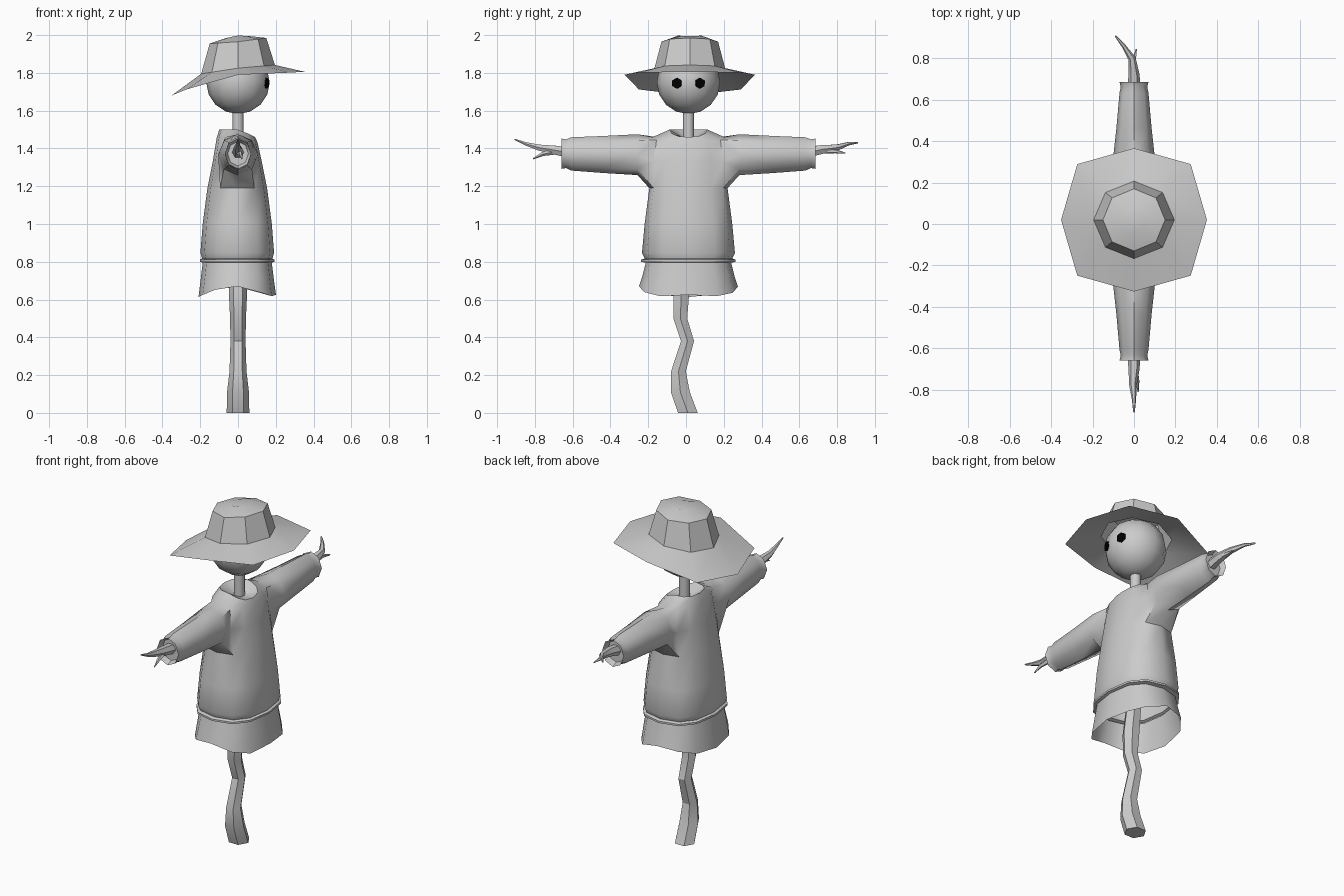
import bpy, bmesh
from math import sin, cos, pi, radians, copysign
from mathutils import Vector, Matrix

if "Cube" in bpy.data.objects:
    bpy.data.objects.remove(bpy.data.objects["Cube"])

MID = 0.013  # the body sits slightly off the y origin


def material(name, value):
    m = bpy.data.materials.new(name)
    m.use_nodes = True
    m.diffuse_color = (value, value, value, 1)
    m.node_tree.nodes["Principled BSDF"].inputs["Base Color"].default_value = m.diffuse_color
    return m


GREY = material("plain grey", 0.6)
BLACK = material("eye black", 0.0)


def finish(name, bm, mat, angle=35, fix_normals=True):
    if fix_normals:
        bmesh.ops.recalc_face_normals(bm, faces=bm.faces)
    mesh = bpy.data.meshes.new(name)
    bm.to_mesh(mesh)
    bm.free()
    mesh.materials.append(mat)
    ob = bpy.data.objects.new(name, mesh)
    bpy.context.collection.objects.link(ob)
    bpy.ops.object.select_all(action='DESELECT')
    ob.select_set(True)
    bpy.context.view_layer.objects.active = ob
    bpy.ops.object.shade_smooth_by_angle(angle=radians(angle))
    return ob


def bridge(bm, a, b, skip=()):
    n = len(a)
    for i in range(n):
        if i not in skip:
            j = (i + 1) % n
            bm.faces.new((a[i], a[j], b[j], b[i]))


def tube(name, points, radii, sides, angle=35, flat_ends=False):
    """Loft a polygon along a path; flat_ends keeps every section level."""
    bm = bmesh.new()
    pts = [Vector(p) for p in points]
    rings = []
    for i, p in enumerate(pts):
        d = pts[min(i + 1, len(pts) - 1)] - pts[max(i - 1, 0)]
        q = Matrix.Identity(3) if flat_ends else d.to_track_quat('Z', 'Y').to_matrix()
        rings.append([bm.verts.new(p + q @ Vector((cos(t), sin(t), 0)) * radii[i])
                      for t in (2 * pi * k / sides for k in range(sides))])
    for a, b in zip(rings, rings[1:]):
        bridge(bm, a, b)
    bm.faces.new(rings[0])
    bm.faces.new(rings[-1])
    return finish(name, bm, GREY, angle)


# Crooked wooden post and neck
tube("post", [(0, 0.01, 0), (0, -0.03, 0.11), (0, -0.04, 0.22), (0, 0.008, 0.38),
              (0, -0.03, 0.5), (0, -0.025, 0.63), (0, MID, 0.9)],
     [0.06, 0.058, 0.045, 0.04, 0.042, 0.048, 0.04], 6, 25, True)
tube("neck", [(0, MID, 1.4), (0, MID, 1.65)], [0.03, 0.03], 8, 50, True)

# Shirt, belt and skirt as one loft with sleeve openings
N = 12
ROWS = [(0.64, 0.205, 0.262), (0.72, 0.192, 0.245), (0.795, 0.183, 0.226),
        (0.8, 0.198, 0.25), (0.811, 0.198, 0.25), (0.817, 0.186, 0.232),
        (0.847, 0.195, 0.246), (1.0, 0.183, 0.232), (1.19, 0.158, 0.207),
        (1.33, 0.13, 0.205), (1.46, 0.108, 0.19), (1.5, 0.095, 0.1)]


def boxy(v):
    return copysign(abs(v) ** 0.8, v)


bm = bmesh.new()
rings = []
for r, (z, rx, ry) in enumerate(ROWS):
    ring = []
    for k in range(N):
        c, s = cos(2 * pi * k / N), sin(2 * pi * k / N)
        h = z
        if r == 0:      # ragged hem
            h += 0.02 - 0.035 * abs(c) + 0.012 * sin(5 * k)
        if r == len(ROWS) - 1:   # collar dips at the chest
            h -= 0.04 * max(c, 0)
        if r == len(ROWS) - 2:
            h -= 0.03 * max(c, 0)
        ring.append(bm.verts.new((boxy(c) * rx - 0.004, boxy(s) * ry + MID, h)))
    rings.append(ring)
for r, (a, b) in enumerate(zip(rings, rings[1:])):
    bridge(bm, a, b, (2, 3, 8, 9) if r in (8, 9) else ())
# Sunken neck opening
inner = [bm.verts.new((0.03 * cos(2 * pi * k / N), MID + 0.03 * sin(2 * pi * k / N), 1.455))
         for k in range(N)]
bridge(bm, rings[-1], inner)

# Sleeves: distance, half width, half height, centre height
SLEEVE = [(0.27, 0.105, 0.108, 1.367), (0.45, 0.085, 0.098, 1.368),
          (0.62, 0.07, 0.088, 1.371), (0.648, 0.064, 0.076, 1.372),
          (0.672, 0.07, 0.08, 1.372), (0.64, 0.055, 0.065, 1.372)]
for side in (1, -1):
    low, mid, top = rings[8:11]
    loop = [ring[side * k % N] for ring, k in
            ((low, 2), (low, 3), (low, 4), (mid, 4), (top, 4), (top, 3), (top, 2), (mid, 2))]
    for d, w, h, z in SLEEVE:
        nxt = []
        for i in range(8):
            t = -pi / 4 * (i + 1)
            nxt.append(bm.verts.new((w * cos(t), MID + side * d, z + h * sin(t))))
        bridge(bm, loop, nxt)
        loop = nxt
    bm.faces.new(loop)
finish("shirt", bm, GREY, 45)

# Twig hands
tube("left_hand", [(0, 0.6, 1.37), (0, 0.72, 1.395), (-0.01, 0.8, 1.405),
                   (-0.05, 0.86, 1.425), (-0.09, 0.908, 1.43)],
     [0.034, 0.027, 0.018, 0.01, 0.004], 6)
tube("left_finger", [(0, 0.72, 1.39), (0.0, 0.79, 1.385), (0.012, 0.845, 1.375)],
     [0.018, 0.011, 0.003], 5)
tube("right_hand", [(0, -0.57, 1.37), (0, -0.7, 1.392), (-0.005, -0.78, 1.405),
                    (0, -0.85, 1.425), (0, -0.908, 1.448)],
     [0.034, 0.027, 0.018, 0.01, 0.004], 6)
tube("right_finger", [(0, -0.69, 1.385), (0.015, -0.76, 1.37), (0.02, -0.81, 1.345)],
     [0.018, 0.011, 0.003], 5)

# Round head
bm = bmesh.new()
bmesh.ops.create_uvsphere(bm, u_segments=12, v_segments=8, radius=0.168)
bmesh.ops.translate(bm, verts=bm.verts, vec=(0, MID, 1.75))
finish("head", bm, GREY, 60)

# Eyes as thin hexagonal plates
for side, name in ((1, "left_eye"), (-1, "right_eye")):
    bm = bmesh.new()
    bmesh.ops.create_cone(bm, cap_ends=True, segments=6, radius1=0.029, radius2=0.029, depth=0.009)
    n = Vector((0.155, side * 0.063, -0.005)).normalized()
    turn = n.to_track_quat('Z', 'Y').to_matrix().to_4x4()
    bm.transform(Matrix.Translation(Vector((0, MID, 1.75)) + n * 0.163) @ turn)
    finish(name, bm, BLACK)

# Hat: brim, crown and top lofted from octagons, tilted down at the back
HAT = [  # half width x, half width y, height at back, side and front
    (0.352, 0.346, 1.68, 1.79, 1.806), (0.195, 0.187, 1.795, 1.825, 1.842),
    (0.15, 0.15, 1.955, 1.965, 1.985), (0.06, 0.06, 1.985, 1.998, 1.995)]
bm = bmesh.new()
rings = []
for rx, ry, back, mid, front in HAT:
    ring = []
    for k in range(8):
        c, s = cos(pi * k / 4), sin(pi * k / 4)
        z = mid + ((front - mid) if c > 0 else (mid - back)) * c
        f = 1.1 if rx > 0.3 and abs(c * s) > 0.1 else 1
        ring.append(bm.verts.new((c * rx * f, 0.02 + s * ry * f, z)))
    rings.append(ring)
for a, b in zip(rings, rings[1:]):
    bridge(bm, a, b)
bm.faces.new(rings[-1])
finish("hat", bm, GREY, 35)
